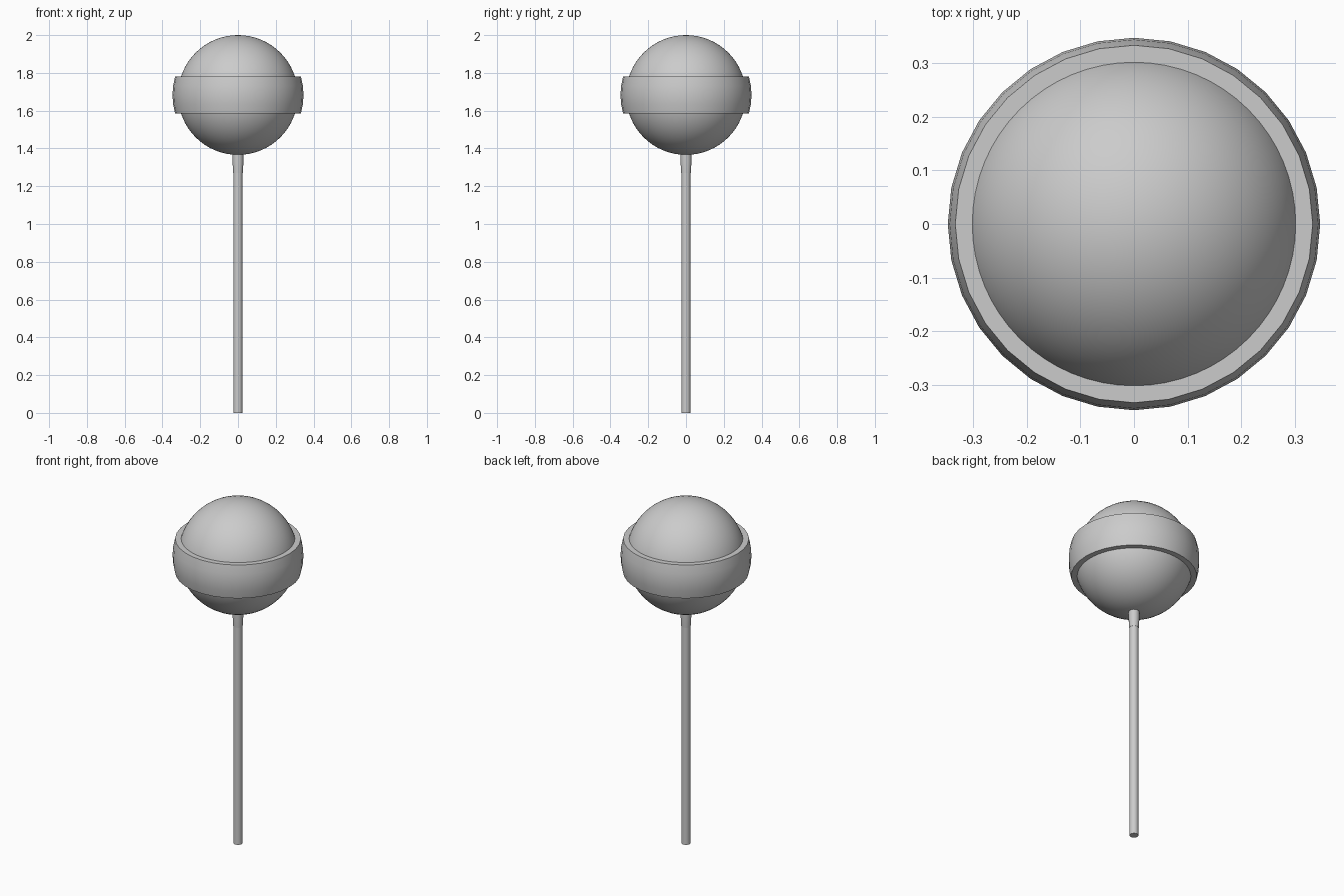
import bpy, bmesh
from math import pi, sin, cos, asin, radians

if "Cube" in bpy.data.objects:
    bpy.data.objects.remove(bpy.data.objects["Cube"])

CENTRE = 1.683      # height of the candy centre
R_BALL = 0.317
R_BAND = 0.347
HALF = 0.0975       # half height of the band


def lathe(name, profile, sides, closed=False):
    """Spin an (r, z) profile about z; r = 0 ends become poles."""
    bm = bmesh.new()
    rings = []
    for r, z in profile:
        if r < 1e-6:
            rings.append([bm.verts.new((0, 0, z))] * sides)
        else:
            rings.append([bm.verts.new((r * cos(2 * pi * i / sides),
                                        r * sin(2 * pi * i / sides), z))
                          for i in range(sides)])
    pairs = list(zip(rings, rings[1:]))
    if closed:
        pairs.append((rings[-1], rings[0]))
    for a, b in pairs:
        for i in range(sides):
            j = (i + 1) % sides
            bm.faces.new(list(dict.fromkeys((a[i], a[j], b[j], b[i]))))
    bmesh.ops.recalc_face_normals(bm, faces=bm.faces)
    mesh = bpy.data.meshes.new(name)
    bm.to_mesh(mesh)
    bm.free()
    ob = bpy.data.objects.new(name, mesh)
    bpy.context.collection.objects.link(ob)
    bpy.ops.object.select_all(action='DESELECT')
    ob.select_set(True)
    bpy.context.view_layer.objects.active = ob
    bpy.ops.object.shade_smooth_by_angle(angle=radians(35))
    return ob


def arc(radius, start, end, steps):
    """Points of a circular arc around the candy centre, by latitude."""
    pts = []
    for k in range(steps + 1):
        t = start + (end - start) * k / steps
        pts.append((radius * cos(t), CENTRE + radius * sin(t)))
    return pts


# Round candy
lathe("candy_ball", arc(R_BALL, -pi / 2, pi / 2, 32), 64)

# Raised band around the middle, curved outside and seated on the ball
outer = asin(HALF / R_BAND)
inner = asin(HALF / (R_BALL - 0.002))
lathe("candy_band",
      arc(R_BAND, -outer, outer, 4) + arc(R_BALL - 0.002, inner, -inner, 4),
      32, closed=True)

# Stick
lathe("stick", [(0, 0), (0.024, 0), (0.024, 1.40), (0, 1.40)], 16)

# Slightly flared candy collar where the stick enters the ball
lathe("stick_collar",
      [(0, 1.27), (0.0255, 1.27), (0.029, 1.33), (0.029, 1.38), (0, 1.38)], 16)
